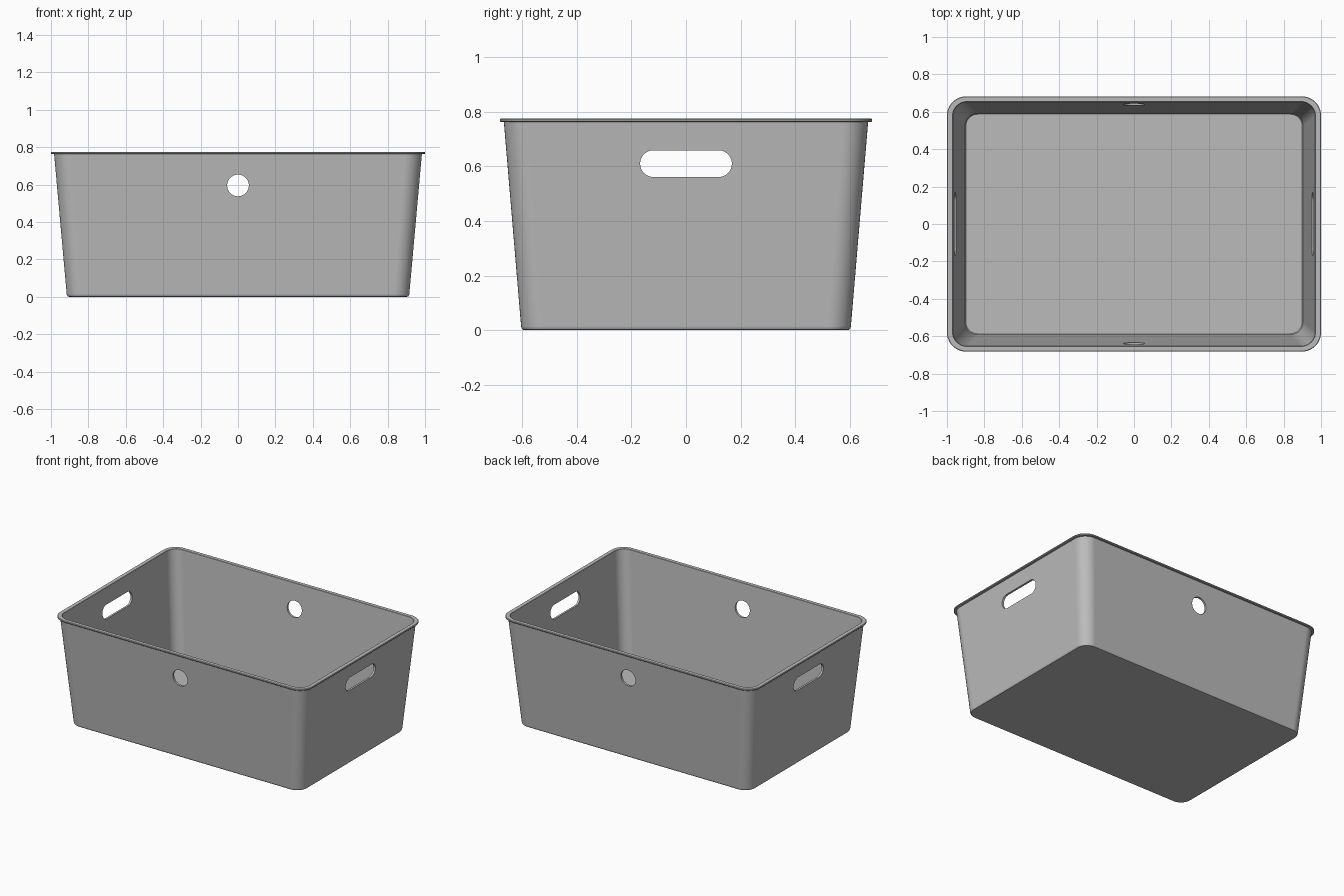
import bpy, bmesh, math
from mathutils import Matrix

cube = bpy.data.objects.get("Cube")
if cube:
    bpy.data.objects.remove(cube, do_unlink=True)

GREY = (0.5, 0.5, 0.5, 1.0)
mat = bpy.data.materials.new("grey plastic")
mat.use_nodes = True
mat.diffuse_color = GREY
bsdf = mat.node_tree.nodes["Principled BSDF"]
bsdf.inputs["Base Color"].default_value = GREY
bsdf.inputs["Roughness"].default_value = 0.5


def rounded_outline(hx, hy, r, steps=10):
    """Counter-clockwise rounded rectangle."""
    pts = []
    for k, (sx, sy) in enumerate([(1, 1), (-1, 1), (-1, -1), (1, -1)]):
        for i in range(steps + 1):
            a = math.pi / 2 * (k + i / steps)
            pts.append((sx * (hx - r) + r * math.cos(a),
                        sy * (hy - r) + r * math.sin(a)))
    return pts


def make_object(name, bm):
    bmesh.ops.recalc_face_normals(bm, faces=bm.faces)
    mesh = bpy.data.meshes.new(name)
    bm.to_mesh(mesh)
    bm.free()
    mesh.materials.append(mat)
    obj = bpy.data.objects.new(name, mesh)
    bpy.context.collection.objects.link(obj)
    return obj


def loft(name, outlines):
    """Skin a stack of (outline, z) rings and cap both ends."""
    bm = bmesh.new()
    rings = [[bm.verts.new((x, y, z)) for x, y in o] for o, z in outlines]
    n = len(rings[0])
    for a, b in zip(rings, rings[1:]):
        for i in range(n):
            j = (i + 1) % n
            bm.faces.new((a[i], a[j], b[j], b[i]))
    bm.faces.new(rings[0])
    bm.faces.new(rings[-1])
    return make_object(name, bm)


# Section of the shell: half width, half depth, corner radius, height
section = [
    (0.903, 0.591, 0.068, 0.0),     # underside
    (0.910, 0.598, 0.075, 0.002),
    (0.914, 0.602, 0.079, 0.007),
    (0.916, 0.604, 0.081, 0.015),
    (0.983, 0.667, 0.090, 0.762),   # outer wall up to the lip
    (0.996, 0.678, 0.098, 0.762),
    (1.000, 0.682, 0.102, 0.766),   # lip
    (1.000, 0.682, 0.102, 0.772),
    (0.997, 0.679, 0.099, 0.775),
    (0.971, 0.655, 0.078, 0.775),
    (0.969, 0.653, 0.076, 0.773),   # inner wall down to the floor
    (0.904, 0.592, 0.069, 0.020),
    (0.899, 0.587, 0.064, 0.015),
]
bin_shell = loft("storage_bin",
                 [(rounded_outline(x, y, r), z) for x, y, r, z in section])

# Cutters: a round hole through front and back, a slot through both ends
round_cut = loft("round_hole_cutter",
                 [(rounded_outline(0.058, 0.058, 0.0579), z) for z in (-1.2, 1.2)])
round_cut.data.transform(Matrix.Translation((0, 0, 0.595))
                         @ Matrix.Rotation(math.pi / 2, 4, 'X'))
slot_cut = loft("handle_slot_cutter",
                [(rounded_outline(0.049, 0.168, 0.0489), z) for z in (-1.2, 1.2)])
slot_cut.data.transform(Matrix.Translation((0, 0, 0.61))
                        @ Matrix.Rotation(math.pi / 2, 4, 'Y'))

bpy.context.view_layer.objects.active = bin_shell
for cutter in (round_cut, slot_cut):
    cutter.hide_render = True
    mod = bin_shell.modifiers.new(cutter.name, 'BOOLEAN')
    mod.operation = 'DIFFERENCE'
    mod.solver = 'EXACT'
    mod.object = cutter
    bpy.ops.object.modifier_apply(modifier=mod.name)
    bpy.data.objects.remove(cutter, do_unlink=True)

# Smooth corners with crisp lip and hole edges
bpy.ops.object.select_all(action='DESELECT')
bin_shell.select_set(True)
bpy.ops.object.shade_smooth_by_angle(angle=math.radians(35))
weighted = bin_shell.modifiers.new("weighted_normals", 'WEIGHTED_NORMAL')
weighted.keep_sharp = True
